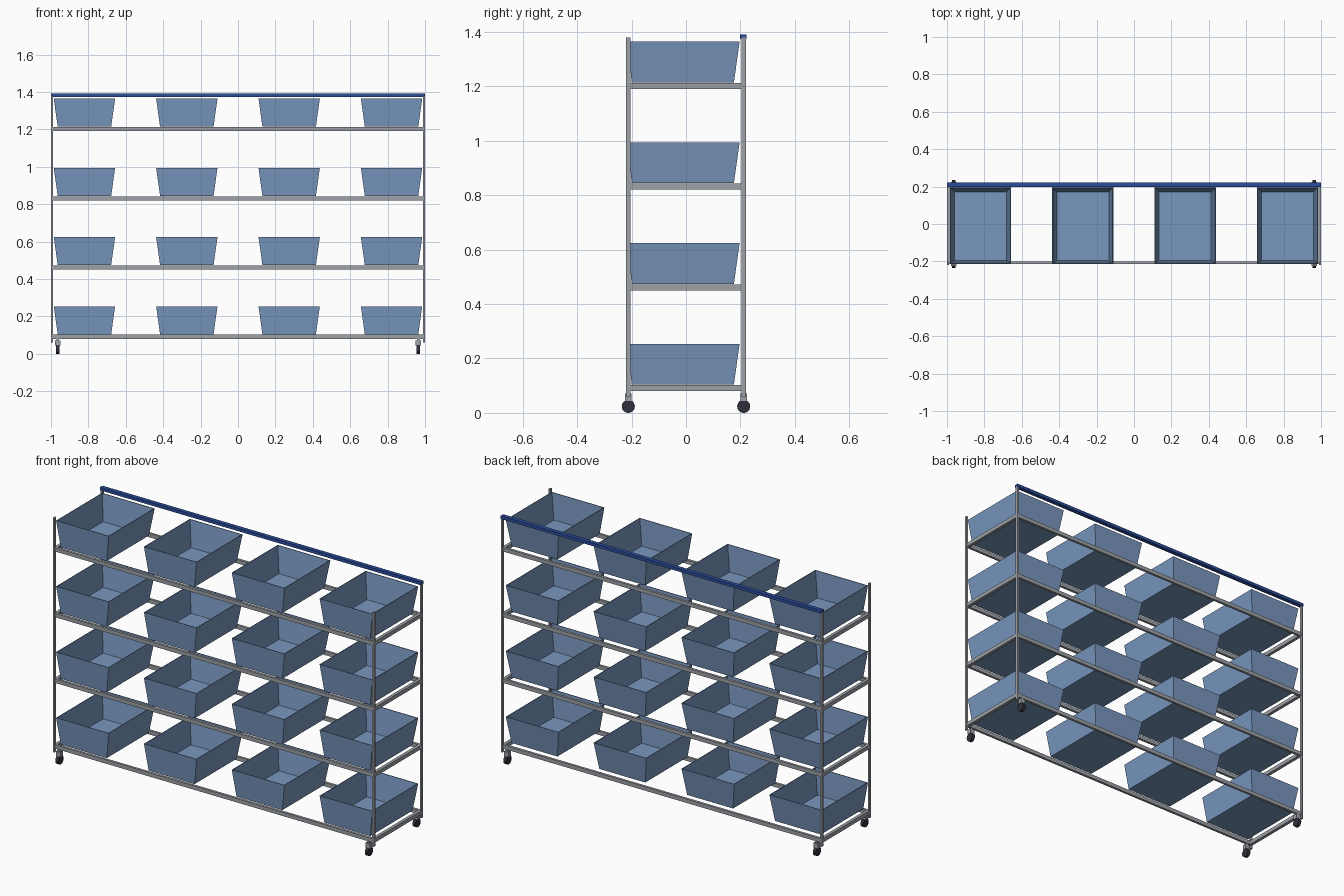
import bpy, bmesh, math
from mathutils import Matrix

cube = bpy.data.objects.get("Cube")
if cube:
    bpy.data.objects.remove(cube, do_unlink=True)


def material(name, rgb):
    m = bpy.data.materials.new(name)
    m.use_nodes = True
    m.diffuse_color = (*rgb, 1)
    m.node_tree.nodes["Principled BSDF"].inputs["Base Color"].default_value = (*rgb, 1)
    return m


BIN = material("bin blue", (0.19, 0.31, 0.52))
STEEL = material("steel grey", (0.34, 0.36, 0.39))
RAIL = material("handle blue", (0.025, 0.075, 0.34))
RUBBER = material("wheel dark", (0.03, 0.03, 0.045))


def finish(name, bm, mat):
    bmesh.ops.recalc_face_normals(bm, faces=bm.faces)
    mesh = bpy.data.meshes.new(name)
    bm.to_mesh(mesh)
    bm.free()
    mesh.materials.append(mat)
    ob = bpy.data.objects.new(name, mesh)
    bpy.context.collection.objects.link(ob)
    return ob


def box(name, x, y, z, mat):
    """Box from (low, high) ranges on each axis."""
    bm = bmesh.new()
    bmesh.ops.create_cube(bm, size=1)
    for v in bm.verts:
        v.co = [r[0] if c < 0 else r[1] for c, r in zip(v.co, (x, y, z))]
    return finish(name, bm, mat)


def span(centre, half):
    return (centre - half, centre + half)


def bin_tub(name, cx, z):
    """Open tapered tub with thin walls and a flat rim."""
    t, height = 0.004, 0.15
    bm = bmesh.new()

    def ring(half_x, y0, y1, zz):
        return [bm.verts.new((cx + sx * half_x, y, zz)) for sx, y in
                ((-1, y0), (1, y0), (1, y1), (-1, y1))]

    rings = [ring(0.143, -0.2, 0.176, z),
             ring(0.164, -0.212, 0.197, z + height),
             ring(0.164 - t, -0.212 + t, 0.197 - t, z + height),
             ring(0.143 - t, -0.2 + t, 0.176 - t, z + t)]
    for a, b in zip(rings, rings[1:]):
        for i in range(4):
            j = (i + 1) % 4
            bm.faces.new((a[i], a[j], b[j], b[i]))
    bm.faces.new(rings[0])
    bm.faces.new(rings[-1])
    return finish(name, bm, BIN)


def cylinder_x(name, centre, radius, width, mat):
    bm = bmesh.new()
    bmesh.ops.create_cone(bm, cap_ends=True, segments=24, radius1=radius,
                          radius2=radius, depth=width)
    bmesh.ops.transform(bm, verts=bm.verts, matrix=Matrix.Translation(centre)
                        @ Matrix.Rotation(math.pi / 2, 4, "Y"))
    for f in bm.faces:
        f.smooth = len(f.verts) == 4
    ob = finish(name, bm, mat)
    for e in ob.data.edges:
        e.use_edge_sharp = False
    ob.data.set_sharp_from_angle(angle=math.radians(40))
    return ob


# Posts and casters at the four corners
for sx, side in ((-1, "right"), (1, "left")):
    for sy, end in ((-1, "front"), (1, "back")):
        tag = f"{end}_{side}"
        y = sy * 0.212
        box("post_" + tag, span(sx * 0.995, 0.005), span(y, 0.008), (0.06, 1.38), STEEL)
        cx = sx * 0.964
        cylinder_x("wheel_" + tag, (cx, y, 0.024), 0.024, 0.018, RUBBER)
        box("caster_fork_" + tag, span(cx, 0.014), span(y, 0.012), (0.044, 0.072), STEEL)
        box("caster_stem_" + tag, span(cx, 0.007), span(y, 0.007), (0.07, 0.082), STEEL)

# Shelf frames with four bins each
for level in range(4):
    z = 0.08 + 0.37 * level
    heights = (z, z + 0.022)
    for sy, end in ((-1, "front"), (1, "back")):
        box(f"shelf_rail_{end}_{level + 1}", (-0.99, 0.99), span(sy * 0.208, 0.007),
            heights, STEEL)
    for sx, side in ((-1, "right"), (1, "left")):
        box(f"shelf_end_{side}_{level + 1}", span(sx * 0.99, 0.009), (-0.205, 0.205),
            heights, STEEL)
    for column in range(4):
        bin_tub(f"bin_{level + 1}_{column + 1}", -0.821 + 0.5473 * column, z + 0.024)

# Coloured bar along the top of the back posts
box("top_bar", (-1, 1), (0.199, 0.222), (1.374, 1.391), RAIL)
